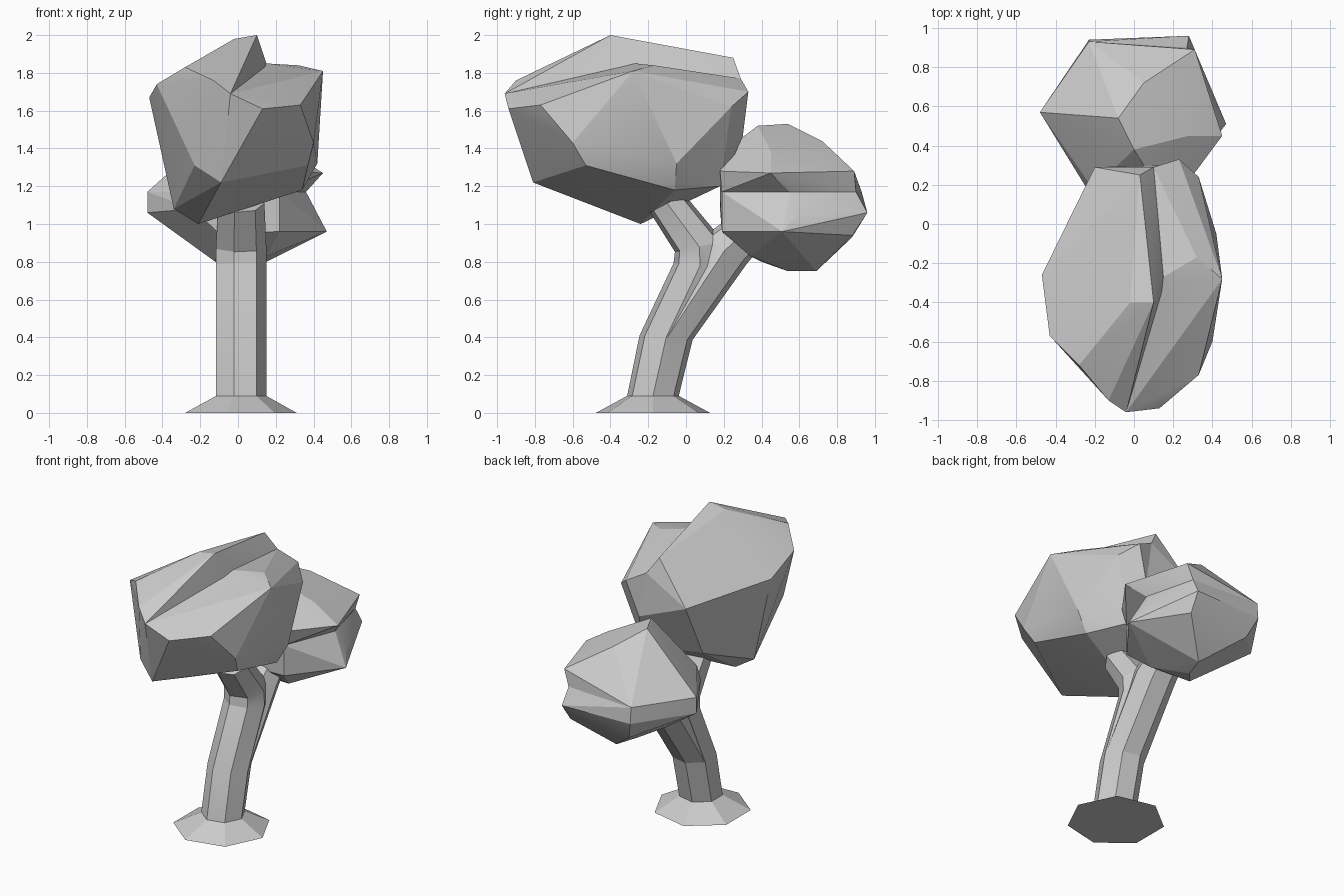
import bpy, bmesh
from math import cos, sin, tau, radians

if "Cube" in bpy.data.objects:
    bpy.data.objects.remove(bpy.data.objects["Cube"])


def finish(bm, name):
    bmesh.ops.recalc_face_normals(bm, faces=bm.faces)
    me = bpy.data.meshes.new(name)
    bm.to_mesh(me)
    bm.free()
    ob = bpy.data.objects.new(name, me)
    bpy.context.collection.objects.link(ob)
    return ob


def limb(name, rings, sides=7):
    """Seven-sided tube; each ring is x, y, z, half width, half depth, tilt about x."""
    bm = bmesh.new()
    loops = []
    for x, y, z, rx, ry, tilt in rings:
        t = radians(tilt)
        loop = []
        for i in range(sides):
            a = tau * i / sides
            d = ry * sin(a)
            loop.append(bm.verts.new((x + rx * cos(a), y + d * cos(t), z + d * sin(t))))
        loops.append(loop)
    for a, b in zip(loops, loops[1:]):
        for i in range(sides):
            j = (i + 1) % sides
            bm.faces.new((a[i], a[j], b[j], b[i]))
    bm.faces.new(loops[0][::-1])
    bm.faces.new(loops[-1])
    return finish(bm, name)


def hull(name, points):
    """Faceted convex lump through the given corners."""
    bm = bmesh.new()
    for p in points:
        bm.verts.new(p)
    res = bmesh.ops.convex_hull(bm, input=bm.verts[:])
    inside = [g for g in res['geom_interior'] if isinstance(g, bmesh.types.BMVert)]
    bmesh.ops.delete(bm, geom=inside, context='VERTS')
    return finish(bm, name)


def merge(ob, other):
    """Union two solids into one and remove the second."""
    mod = ob.modifiers.new("union", 'BOOLEAN')
    mod.operation, mod.solver, mod.object = 'UNION', 'EXACT', other
    bpy.context.view_layer.objects.active = ob
    bpy.ops.object.modifier_apply(modifier=mod.name)
    bpy.data.objects.remove(other)


# Trunk with flared foot, bending into the front branch
trunk = limb("trunk", [
    (0, -.175, 0, .31, .31, 0),
    (.01, -.175, .09, .14, .14, 0),
    (.01, -.105, .40, .14, .145, -4),
    (.01, .075, .78, .14, .145, -5),
    (.01, .07, .88, .14, .135, 12),
    (.01, -.10, 1.11, .13, .105, 28),
])

# Rear branch, joined to the trunk
branch = limb("rear_branch", [
    (.01, -.105, .39, .138, .138, -5),
    (.01, .205, .86, .138, .14, -32),
    (.01, .36, 1.0, .12, .11, -40),
])
merge(trunk, branch)

# Large front leaf mass: two lumps meeting along a groove
groove = [(-.04, -.96, 1.69), (.15, -.27, 1.85), (.10, .29, 1.77), (.15, .30, 1.46),
          (-.09, -.81, 1.22), (-.21, -.24, 1.0), (.20, .18, 1.20)]
front = hull("front_foliage", groove + [
    (.10, -.40, 2.0), (-.02, -.40, 1.98), (.03, .25, 1.88),
    (-.13, -.90, 1.76), (-.28, -.72, 1.83), (-.43, -.57, 1.74), (-.47, -.26, 1.67),
    (-.23, -.74, 1.31), (-.38, -.40, 1.40), (-.34, -.26, 1.08),
    (-.20, .29, 1.60), (-.31, 0, 1.45), (-.20, .10, 1.22), (.22, -.25, 1.5),
])
merge(front, hull("front_foliage_right", groove + [
    (.13, -.94, 1.61), (.33, -.77, 1.63), (.32, -.17, 1.84), (.45, -.28, 1.81),
    (.23, .33, 1.70), (.33, .24, 1.62), (.40, -.60, 1.43), (.37, -.53, 1.31),
    (.42, -.05, 1.32), (.34, -.06, 1.18), (-.15, -.2, 1.4),
]))

# Smaller rear leaf mass: upper and lower lumps meeting at a groove
waist = [(.36, .55, 1.17), (.27, .90, 1.17), (.22, .19, 1.17),
         (-.48, .57, 1.17), (-.23, .93, 1.17), (-.21, .18, 1.17)]
rear = hull("rear_foliage", waist + [
    (-.08, .54, 1.53), (0, .38, 1.52), (.05, .72, 1.44), (.05, .30, 1.46),
    (.28, .45, 1.38), (.45, .45, 1.27), (.31, .89, 1.28), (.25, .18, 1.28),
    (.10, .22, 1.38), (0, .55, .95),
])
merge(rear, hull("rear_foliage_lower", waist + [
    (-.48, .57, 1.06), (-.23, .94, 1.06), (-.24, .18, 1.08), (.28, .96, 1.06),
    (.41, .60, 1.06), (.47, .51, .96), (.22, .19, .96), (.27, .88, .94),
    (-.18, .88, .93), (-.10, .20, .95), (0, .54, .75), (.05, .69, .75),
    (.15, .34, .83), (-.12, .40, .80),
]))

# Soften only the shallow creases
for ob in (trunk, front, rear):
    bpy.ops.object.select_all(action='DESELECT')
    ob.select_set(True)
    bpy.context.view_layer.objects.active = ob
    bpy.ops.object.shade_smooth_by_angle(angle=radians(15))
